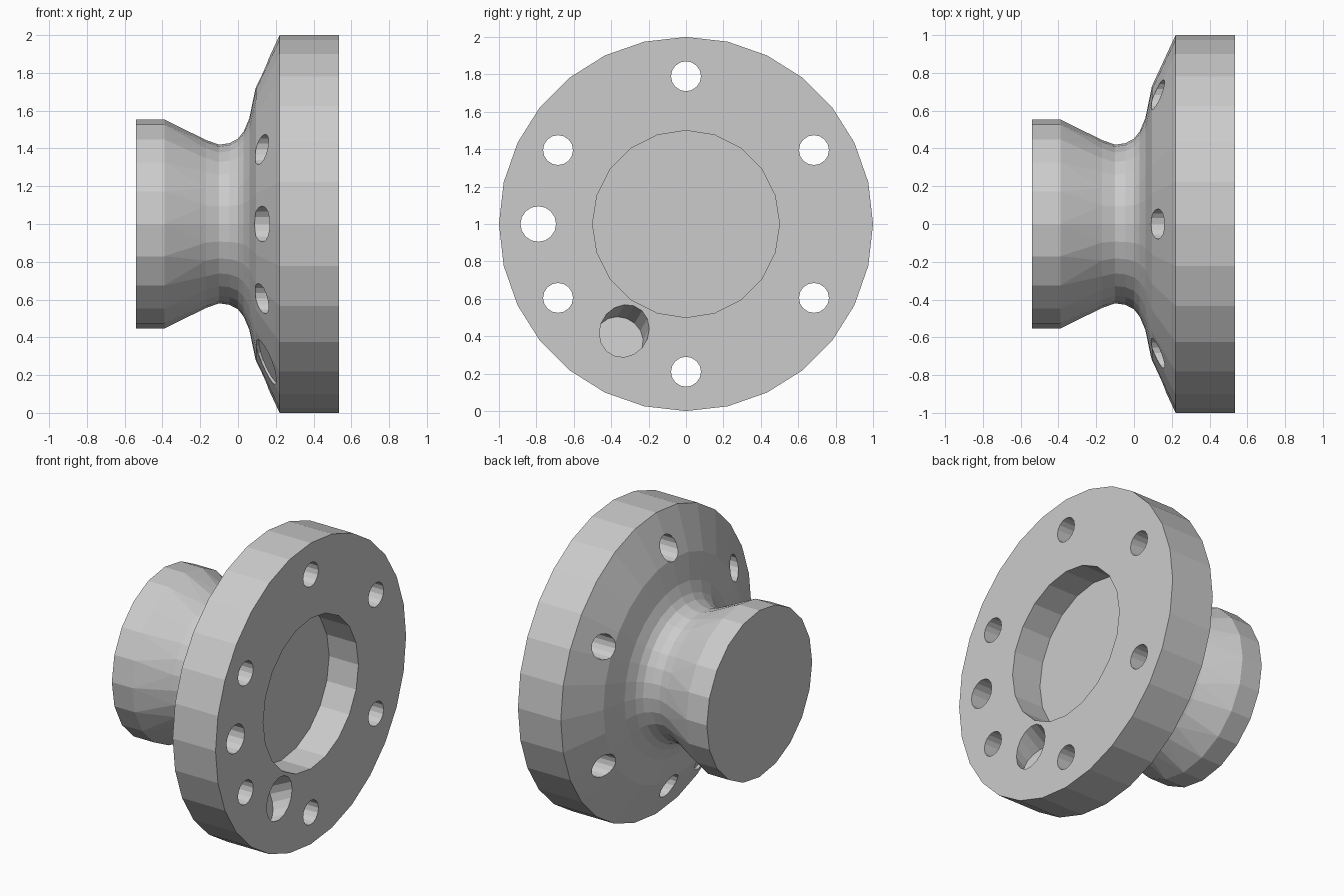
import bpy, bmesh
from math import sin, cos, pi, radians
from mathutils import Vector, Matrix

if "Cube" in bpy.data.objects:
    bpy.data.objects.remove(bpy.data.objects["Cube"])

CENTRE = Vector((0, 0, 1))


def ring(bm, x, r, n):
    """Polygon ring around the x axis, first corner at the top."""
    return [bm.verts.new((x, r * sin(2 * pi * i / n), 1 + r * cos(2 * pi * i / n)))
            for i in range(n)]


def stitch(bm, a, b):
    """Join two rings; differing counts are joined with triangles."""
    na, nb = len(a), len(b)
    if na == nb:
        for i in range(na):
            j = (i + 1) % na
            bm.faces.new((a[i], a[j], b[j], b[i]))
        return
    i = j = 0
    while i < na or j < nb:
        if j >= nb or (i < na and (i + 1) / na <= (j + 1) / nb):
            bm.faces.new((a[i % na], a[(i + 1) % na], b[j % nb]))
            i += 1
        else:
            bm.faces.new((a[i % na], b[(j + 1) % nb], b[j % nb]))
            j += 1


def finish(bm, name):
    bmesh.ops.recalc_face_normals(bm, faces=bm.faces)
    me = bpy.data.meshes.new(name)
    bm.to_mesh(me)
    bm.free()
    ob = bpy.data.objects.new(name, me)
    bpy.context.collection.objects.link(ob)
    return ob


def rod(bm, p, q, r, n=16):
    """Closed cylinder from p to q."""
    p, q = Vector(p), Vector(q)
    d = q - p
    m = Matrix.Translation((p + q) / 2) @ d.to_track_quat('Z', 'Y').to_matrix().to_4x4()
    bmesh.ops.create_cone(bm, cap_ends=True, segments=n, radius1=r, radius2=r,
                          depth=d.length, matrix=m)


# hub, curved neck, flange: (x, radius, sides)
profile = [(-0.54, 0.553, 20), (-0.39, 0.553, 20),
           (-0.17, 0.445, 28), (-0.10, 0.42, 28), (-0.045, 0.428, 28),
           (0.0, 0.452, 28), (0.03, 0.49, 28), (0.06, 0.56, 28),
           (0.095, 0.73, 28), (0.22, 1.0, 28), (0.535, 1.0, 28)]
bm = bmesh.new()
rings = [ring(bm, *p) for p in profile]
for a, b in zip(rings, rings[1:]):
    stitch(bm, a, b)
bm.faces.new(rings[0])

# round recess in the flange face
rim, floor = ring(bm, 0.535, 0.5, 20), ring(bm, 0.32, 0.5, 20)
stitch(bm, rings[-1], rim)
stitch(bm, rim, floor)
bm.faces.new(floor)
flange = finish(bm, "hub_flange")

# bolt holes and the wider locating hole
bm = bmesh.new()
for k in range(6):
    a = k * pi / 3
    y, z = 0.79 * sin(a), 1 + 0.79 * cos(a)
    rod(bm, (0.0, y, z), (0.7, y, z), 0.08)
rod(bm, (0.0, -0.79, 1), (0.7, -0.79, 1), 0.095)

# slanted hole, square to the cone, blocked by a plug in the middle
out = Vector((0, -sin(radians(30)), -cos(radians(30))))
entry = CENTRE + out * 0.66 + Vector((0.535, 0, 0))
leave = CENTRE + out * 0.845 + Vector((0.147, 0, 0))
axis = (leave - entry).normalized()
rod(bm, entry - axis * 0.15, entry + axis * 0.12, 0.13)
rod(bm, leave - axis * 0.02, leave + axis * 0.1, 0.128)
cutter = finish(bm, "hole_cutter")
cutter.hide_render = True

mod = flange.modifiers.new("holes", 'BOOLEAN')
mod.operation = 'DIFFERENCE'
mod.solver = 'EXACT'
mod.object = cutter
bpy.context.view_layer.objects.active = flange
bpy.ops.object.modifier_apply(modifier=mod.name)
bpy.data.objects.remove(cutter)
